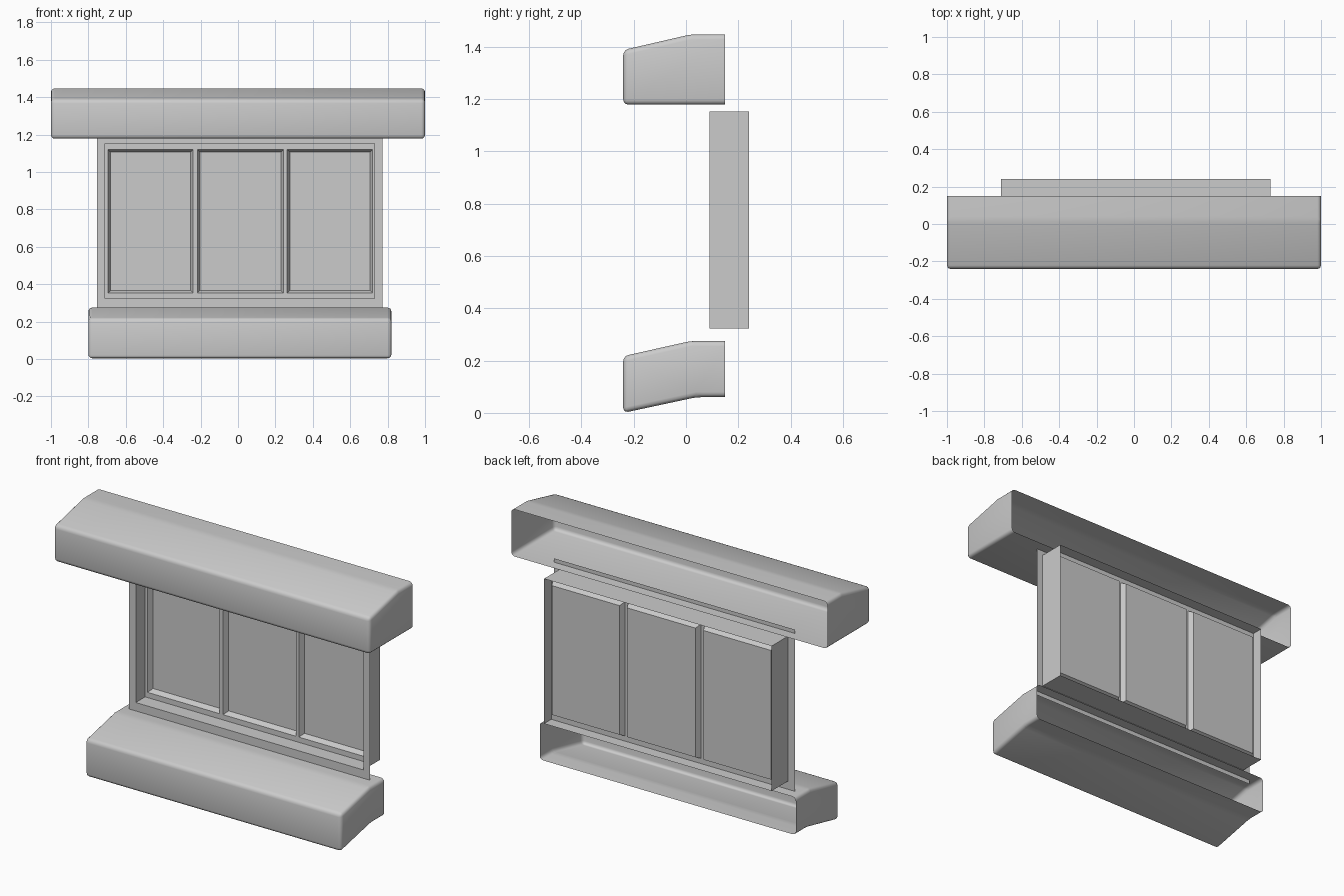
import bpy, bmesh, math

if "Cube" in bpy.data.objects:
    bpy.data.objects.remove(bpy.data.objects["Cube"], do_unlink=True)

grey = bpy.data.materials.new("plain_grey")
grey.use_nodes = True
grey.diffuse_color = (0.6, 0.6, 0.6, 1)
grey.node_tree.nodes["Principled BSDF"].inputs["Base Color"].default_value = (0.6, 0.6, 0.6, 1)


def finish(name, bm, smooth=False):
    mesh = bpy.data.meshes.new(name)
    bm.to_mesh(mesh)
    bm.free()
    mesh.materials.append(grey)
    obj = bpy.data.objects.new(name, mesh)
    bpy.context.collection.objects.link(obj)
    if smooth:
        bpy.ops.object.select_all(action="DESELECT")
        obj.select_set(True)
        bpy.context.view_layer.objects.active = obj
        bpy.ops.object.shade_smooth_by_angle(angle=math.radians(40))
    return obj


def ledge(name, x0, x1, profile):
    """Hollow rounded ledge, open at the wall side; profile runs from back bottom to back top."""
    bm = bmesh.new()
    ends = [[bm.verts.new((x, y, z)) for y, z in profile] for x in (x0, x1)]
    for a in range(len(profile) - 1):
        bm.faces.new((ends[0][a], ends[0][a + 1], ends[1][a + 1], ends[1][a]))
    for end in ends:
        bm.faces.new(end)
    bmesh.ops.recalc_face_normals(bm, faces=bm.faces)
    # open shells can come out inverted: the front face must look towards -y
    bm.normal_update()
    front = min(bm.faces, key=lambda f: f.calc_center_median().y)
    if front.normal.y > 0:
        bmesh.ops.reverse_faces(bm, faces=bm.faces)
    edges = [e for e in bm.edges if not e.is_boundary]
    bmesh.ops.bevel(bm, geom=edges, offset=0.02, segments=3, profile=0.5,
                    affect="EDGES", clamp_overlap=True)
    return finish(name, bm, True)


def rect(x0, x1, z0, z1, y):
    return [(x0, y, z0), (x1, y, z0), (x1, y, z1), (x0, y, z1)]


def ring(name, outer, inner):
    """Four faces joining two rectangular loops."""
    bm = bmesh.new()
    a = [bm.verts.new(p) for p in outer]
    b = [bm.verts.new(p) for p in inner]
    for i in range(4):
        j = (i + 1) % 4
        bm.faces.new((a[i], a[j], b[j], b[i]))
    return finish(name, bm)


# Upper and lower ledges
ledge("lintel", -1, 1, [(0.15, 1.178), (-0.24, 1.178), (-0.24, 1.387),
                        (0.02, 1.447), (0.15, 1.447)])
ledge("sill", -0.80, 0.82, [(0.15, 0.06), (0.04, 0.06), (-0.24, 0),
                            (-0.24, 0.217), (0.02, 0.275), (0.15, 0.275)])

# Flat surround and the deep casing behind it
FRONT, BACK, FRAME = 0.09, 0.24, 0.175
casing = (-0.71, 0.73, 0.323, 1.152)
ring("surround", rect(-0.754, 0.773, 0.25, 1.20, FRONT), rect(*casing, FRONT))
ring("casing", rect(*casing, FRONT), rect(*casing, BACK))

# Frame sheet with three panes pushed back behind sloping rims
xs = [-0.71, -0.695, -0.24, -0.217, 0.243, 0.263, 0.72, 0.73]
zs = [0.323, 0.353, 1.12, 1.152]
bm = bmesh.new()
grid = [[bm.verts.new((x, FRAME, z)) for z in zs] for x in xs]
panes = []
for i in range(len(xs) - 1):
    for k in range(len(zs) - 1):
        face = bm.faces.new((grid[i][k], grid[i + 1][k], grid[i + 1][k + 1], grid[i][k + 1]))
        if i % 2 and k == 1:
            panes.append(face)
bm.normal_update()
bmesh.ops.inset_individual(bm, faces=panes, thickness=0.02, depth=-0.03)
finish("window_frame_and_panes", bm)
